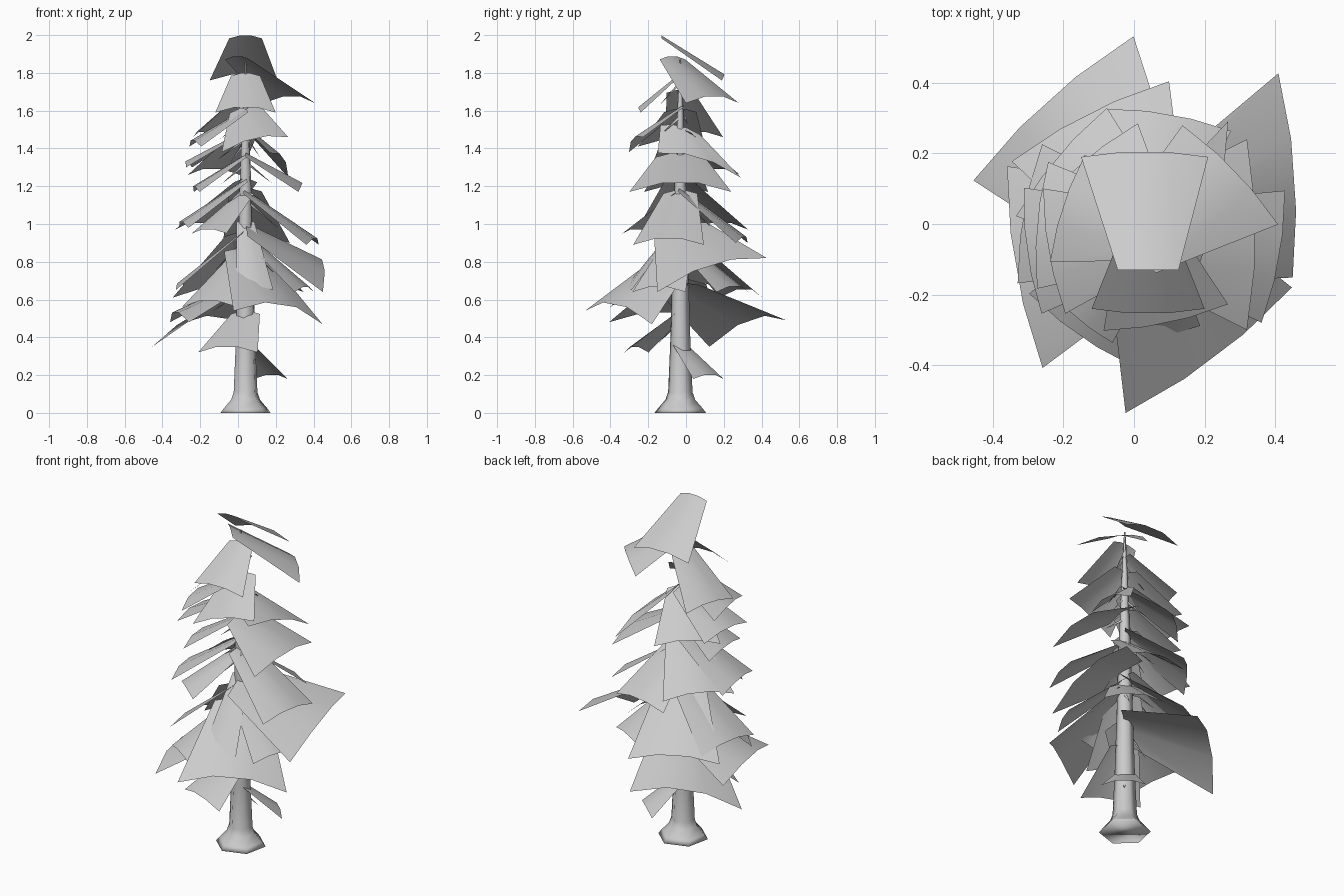
import bpy, bmesh, math
from mathutils import Vector

if "Cube" in bpy.data.objects:
    bpy.data.objects.remove(bpy.data.objects["Cube"])

AXIS = Vector((0.04, -0.03, 0))


def add_object(name, verts, faces):
    me = bpy.data.meshes.new(name)
    me.from_pydata([tuple(v) for v in verts], [], faces)
    ob = bpy.data.objects.new(name, me)
    bpy.context.collection.objects.link(ob)
    for p in me.polygons:
        p.use_smooth = True
    return ob


# Foliage sheet: trapezoid arched across its width, narrow at the trunk
def sheet(name, az, z0, r1, z1, w, shift=0.0, roll=0.0, r0=0.0, arch_h=0.10):
    a = math.radians(az)
    out = Vector((math.cos(a), math.sin(a), 0))
    side = Vector((-math.sin(a), math.cos(a), 0))
    verts = []
    for row in (0, 1):
        width = w * (0.48 if row == 0 else 1)
        for u in (-1, -0.35, 0.35, 1):
            arch = 1 - u * u
            r = r0 if row == 0 else r1 + 0.045 * w * arch
            z = z0 - 0.1 * width * u * u if row == 0 else z1 + arch_h * w * arch
            p = AXIS + out * r + side * (u * width / 2 + shift * row)
            p.z = z + roll * u / 2 * (0.4 + 0.6 * row)
            verts.append(p)
    add_object(name, verts, [(i, i + 1, i + 5, i + 4) for i in range(3)])


# Thin pointed twig below a sheet
def twig(name, az, z0, r1, z1):
    a = math.radians(az)
    out = Vector((math.cos(a), math.sin(a), 0))
    side = Vector((-math.sin(a), math.cos(a), 0))
    base = AXIS + Vector((0, 0, z0 - 0.06))
    tip = base + out * r1 * 0.5 + Vector((0, 0, (z1 - z0) * 0.5))
    verts = [base + side * 0.012, base - side * 0.012,
             base + Vector((0, 0, 0.02)), tip]
    add_object(name, verts, [(0, 1, 3), (1, 2, 3), (2, 0, 3)])


# Trunk: six-sided, flared root, tapering to a point
profile = [(0.14, 0), (0.12, 0.025), (0.08, 0.07), (0.066, 0.11), (0.055, 0.36),
           (0.045, 0.7), (0.032, 1.2), (0.016, 1.6), (0.004, 1.87)]
N = 6
tv, tf = [], []
for r, z in profile:
    for k in range(N):
        t = math.tau * (k + 0.3) / N
        tv.append(AXIS + Vector((r * math.cos(t), r * math.sin(t), z)))
for j in range(len(profile) - 1):
    for k in range(N):
        n = (k + 1) % N
        tf.append((j * N + k, j * N + n, (j + 1) * N + n, (j + 1) * N + k))
tf.append(tuple(reversed(range(N))))
trunk = add_object("trunk", tv, tf)

# Crown and the large, tilted sheets
sheet("crown_sheet", 90, 2.0, 0.22, 1.76, 0.36, r0=-0.10, shift=0.01)
sheet("crown_side_sheet", 44, 1.89, 0.285, 1.64, 0.39, r0=-0.06, shift=-0.04)
sheet("large_right_sheet", 4, 1.0, 0.40, 0.73, 0.58, shift=0.14, roll=0.18)
sheet("large_front_sheet", -53, 0.87, 0.365, 0.505, 0.59, shift=-0.06, roll=-0.07, arch_h=0.13)
sheet("large_back_sheet", 132, 0.68, 0.445, 0.42, 0.61, shift=-0.04, roll=-0.14, arch_h=0.13)

# Remaining sheets by tier: azimuth, inner height, reach, outer height, width
upper = [
    (-90, 1.80, 0.21, 1.59, 0.32), (-78, 1.62, 0.24, 1.42, 0.36, 0, 0.08),
    (190, 1.61, 0.27, 1.41, 0.36), (162, 1.71, 0.24, 1.46, 0.32),
    (175, 1.50, 0.30, 1.30, 0.36), (-12, 1.52, 0.155, 1.31, 0.45, 0.136, -0.13),
    (130, 1.50, 0.26, 1.26, 0.36),
]
middle = [
    (0, 1.38, 0.28, 1.17, 0.54), (185, 1.37, 0.26, 1.17, 0.34),
    (-10, 1.18, 0.36, 0.89, 0.38), (80, 1.19, 0.33, 0.90, 0.36),
    (188, 1.24, 0.33, 0.98, 0.36), (-130, 1.17, 0.30, 0.95, 0.24),
    (140, 1.24, 0.32, 0.97, 0.40),
]
lower = [
    (-80, 1.02, 0.28, 0.65, 0.20), (170, 0.97, 0.34, 0.65, 0.40),
    (117, 0.96, 0.36, 0.61, 0.50), (-20, 0.95, 0.33, 0.64, 0.30),
    (190, 0.71, 0.36, 0.48, 0.58, 0.03), (60, 0.92, 0.32, 0.64, 0.34),
    (-125, 0.86, 0.33, 0.56, 0.36), (-112, 0.54, 0.25, 0.32, 0.34),
    (48, 0.37, 0.20, 0.18, 0.24),
]
for label, tier in (("upper", upper), ("middle", middle), ("lower", lower)):
    for i, s in enumerate(tier):
        sheet(f"{label}_sheet_{i}", *s)
        twig(f"{label}_twig_{i}", *s[:4])
